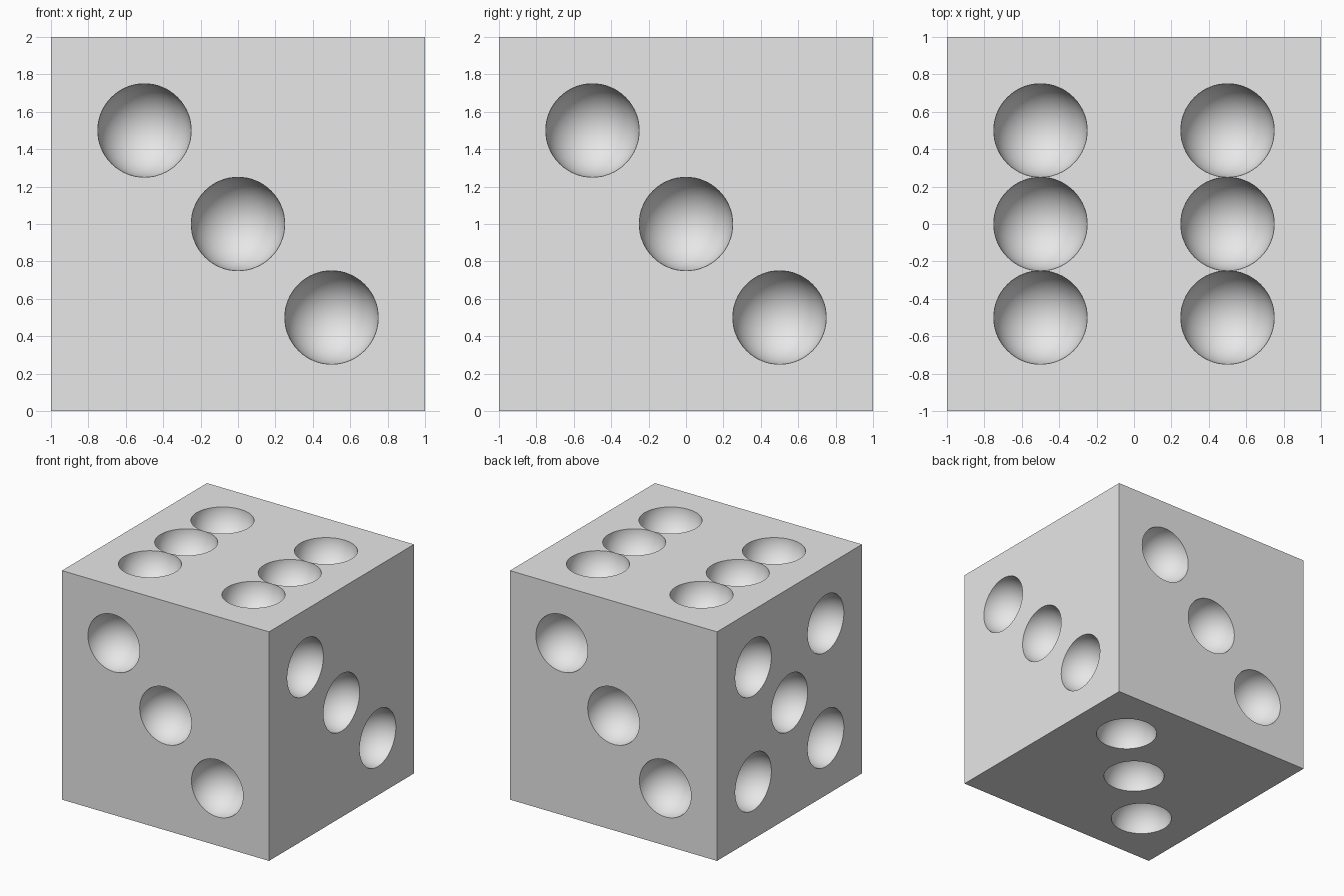
import bpy
import bmesh
from mathutils import Matrix, Vector

default = bpy.data.objects.get("Cube")
if default:
    bpy.data.objects.remove(default, do_unlink=True)

HALF = 1.0      # half the width of the die
PIP = 0.25      # pip radius
STEP = 0.5      # pip spacing
CENTRE = Vector((0, 0, HALF))

grey = bpy.data.materials.new("light grey")
grey.use_nodes = True
grey.diffuse_color = (0.8, 0.8, 0.8, 1)
grey.node_tree.nodes["Principled BSDF"].inputs["Base Color"].default_value = (0.8, 0.8, 0.8, 1)


def add_object(name, bm):
    mesh = bpy.data.meshes.new(name)
    bm.to_mesh(mesh)
    bm.free()
    mesh.materials.append(grey)
    obj = bpy.data.objects.new(name, mesh)
    bpy.context.collection.objects.link(obj)
    return obj


# Pip layouts in steps along each face's own across and up directions
falling = [(-1, 1), (0, 0), (1, -1)]
rising = [(-1, -1), (0, 0), (1, 1)]
five = falling + [(-1, -1), (1, 1)]
six = [(a, b) for a in (-1, 1) for b in (-1, 0, 1)]

X, Y, Z = Vector((1, 0, 0)), Vector((0, 1, 0)), Vector((0, 0, 1))
# Across direction, up direction, layout (the outward normal is across x up)
faces = [
    (X, Z, falling),     # front
    (-X, Z, falling),    # back
    (Y, Z, falling),     # +x side
    (-Y, Z, five),       # -x side
    (X, Y, six),         # top
    (-X, Y, falling),    # bottom
]

# Die body
bm = bmesh.new()
bmesh.ops.create_cube(bm, size=2 * HALF, matrix=Matrix.Translation(CENTRE))
die = add_object("die_body", bm)

# Balls that scoop out the pips, each with its pole along the face normal
bm = bmesh.new()
for across, up, layout in faces:
    normal = across.cross(up)
    turn = Matrix((across, up, normal)).transposed().to_4x4()
    for a, b in layout:
        spot = CENTRE + normal * HALF + (across * a + up * b) * STEP
        bmesh.ops.create_uvsphere(bm, u_segments=64, v_segments=33, radius=PIP,
                                  matrix=Matrix.Translation(spot) @ turn)
cutter = add_object("pip_cutter", bm)
cutter.hide_render = True

# Cut the pips and drop the cutter
cut = die.modifiers.new("pips", "BOOLEAN")
cut.operation = "DIFFERENCE"
cut.solver = "EXACT"
cut.object = cutter
bpy.ops.object.select_all(action="DESELECT")
bpy.context.view_layer.objects.active = die
die.select_set(True)
bpy.ops.object.modifier_apply(modifier=cut.name)
bpy.data.objects.remove(cutter, do_unlink=True)

# Smooth bowls with crisp rims and edges
bpy.ops.object.shade_smooth_by_angle()
